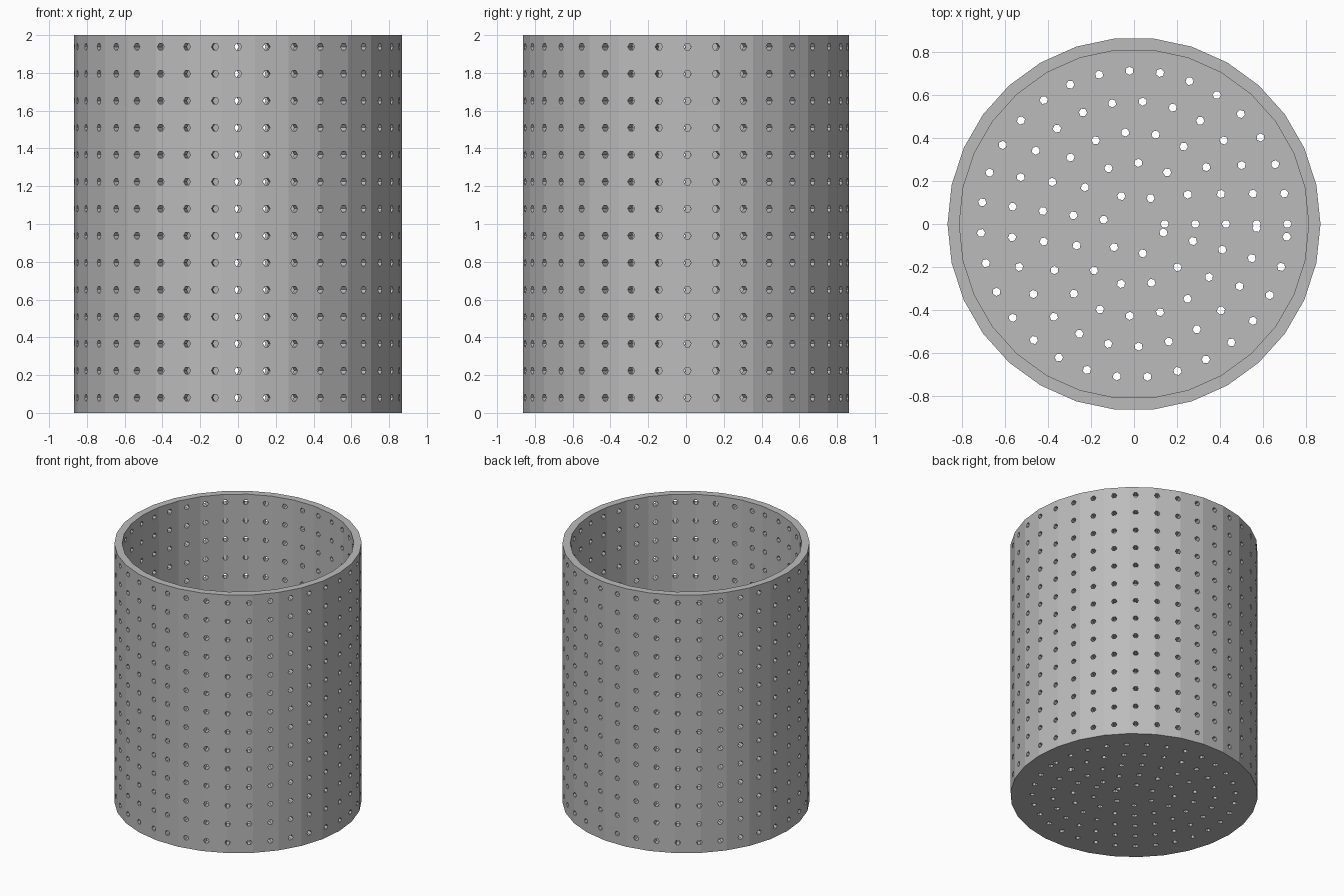
import bpy, bmesh
from math import pi, cos, sin, tau
from mathutils import Matrix, Vector

HEIGHT, OUTER, INNER, FLOOR = 2.0, 0.869, 0.814, 0.056
PITCH, HOLE = 1 / 7, 0.0195
SIDES, ROWS, RINGS = 30, 14, 5

old = bpy.data.objects.get("Cube")
if old:
    bpy.data.objects.remove(old, do_unlink=True)

grey = bpy.data.materials.new("plain grey")
grey.use_nodes = True
colour = (0.5, 0.5, 0.5, 1)
grey.diffuse_color = colour
grey.node_tree.nodes["Principled BSDF"].inputs["Base Color"].default_value = colour


def make_object(name, bm):
    bmesh.ops.recalc_face_normals(bm, faces=bm.faces)
    mesh = bpy.data.meshes.new(name)
    bm.to_mesh(mesh)
    bm.free()
    mesh.materials.append(grey)
    obj = bpy.data.objects.new(name, mesh)
    bpy.context.collection.objects.link(obj)
    return obj


def add_peg(bm, matrix, length):
    """Six-sided peg along local z, with a corner on local x."""
    ring = [(HOLE * cos(i * tau / 6), HOLE * sin(i * tau / 6)) for i in range(6)]
    low, high = ([bm.verts.new(matrix @ Vector((x, y, z))) for x, y in ring]
                 for z in (-length / 2, length / 2))
    bm.faces.new(low[::-1])
    bm.faces.new(high)
    for i in range(6):
        j = (i + 1) % 6
        bm.faces.new((low[i], low[j], high[j], high[i]))


# Open-topped basket: outer wall, rim, inner wall and floor
bm = bmesh.new()
loops = []
for radius, z in ((OUTER, 0), (OUTER, HEIGHT), (INNER, HEIGHT), (INNER, FLOOR)):
    loops.append([bm.verts.new((radius * cos(i * tau / SIDES), radius * sin(i * tau / SIDES), z))
                  for i in range(SIDES)])
for a, b in zip(loops, loops[1:]):
    for i in range(SIDES):
        j = (i + 1) % SIDES
        bm.faces.new((a[i], a[j], b[j], b[i]))
bm.faces.new(loops[0][::-1])
bm.faces.new(loops[-1])
basket = make_object("perforated_basket", bm)

# Wall holes: rows of evenly pitched pegs, starting at the front
main_bm, last_bm = bmesh.new(), bmesh.new()
step = PITCH / INNER
for row in range(ROWS):
    z = 0.081 + row * PITCH
    for k in range(int(tau / step) + 1):
        place = (Matrix.Rotation(k * step, 4, "Z")
                 @ Matrix.Translation((0, -(OUTER + INNER) / 2, z))
                 @ Matrix.Rotation(pi / 2, 4, "X"))
        add_peg(main_bm, place, 0.16)

# Floor holes: rings at equal pitch; the closing hole of a ring may touch the first
for ring in range(1, RINGS + 1):
    count = int(tau * ring) + 1
    for k in range(count):
        place = (Matrix.Rotation(k / ring, 4, "Z")
                 @ Matrix.Translation((ring * PITCH, 0, FLOOR / 2)))
        add_peg(last_bm if k == count - 1 else main_bm, place, 0.1)

# Cut the holes
bpy.context.view_layer.objects.active = basket
for name, peg_bm in (("main_hole_cutter", main_bm), ("closing_hole_cutter", last_bm)):
    cutter = make_object(name, peg_bm)
    cutter.hide_render = True
    mod = basket.modifiers.new(name, "BOOLEAN")
    mod.operation, mod.solver, mod.object = "DIFFERENCE", "EXACT", cutter
    bpy.ops.object.modifier_apply(modifier=mod.name)
    bpy.data.objects.remove(cutter, do_unlink=True)
